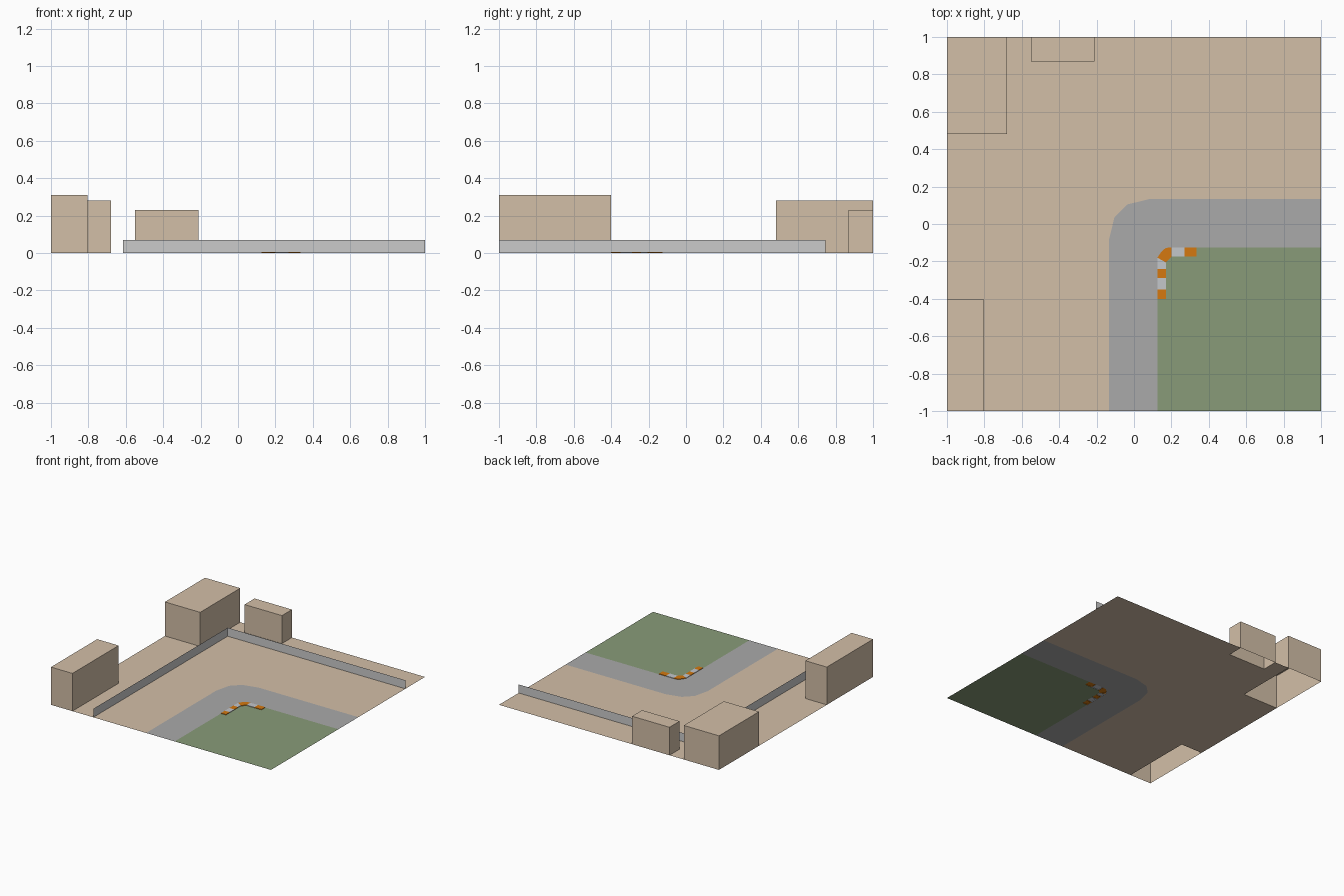
import bpy, bmesh

if "Cube" in bpy.data.objects:
    bpy.data.objects.remove(bpy.data.objects["Cube"])


def material(name, rgb):
    m = bpy.data.materials.new(name)
    m.diffuse_color = (*rgb, 1)
    m.use_nodes = True
    m.node_tree.nodes["Principled BSDF"].inputs["Base Color"].default_value = m.diffuse_color
    return m


SAND = material("sand", (0.65, 0.52, 0.39))
ASPHALT = material("asphalt", (0.40, 0.40, 0.40))
GRASS = material("grass", (0.25, 0.33, 0.19))
ORANGE = material("orange", (0.66, 0.19, 0.005))
PALE = material("pale", (0.55, 0.57, 0.60))


def add_object(name, bm, mat=None):
    me = bpy.data.meshes.new(name)
    bm.to_mesh(me)
    bm.free()
    ob = bpy.data.objects.new(name, me)
    bpy.context.collection.objects.link(ob)
    if mat:
        me.materials.append(mat)
    return ob


def slab(name, outline, mat, height=0.0):
    """Flat polygon, or with a height an open-bottomed prism."""
    bm = bmesh.new()
    top = [bm.verts.new((x, y, height)) for x, y in outline]
    bm.faces.new(top)
    if height:
        low = [bm.verts.new((x, y, 0)) for x, y in outline]
        n = len(outline)
        for i in range(n):
            j = (i + 1) % n
            bm.faces.new((low[i], low[j], top[j], top[i]))
    return add_object(name, bm, mat)


def rect(x0, x1, y0, y1):
    return [(x0, y0), (x1, y0), (x1, y1), (x0, y1)]


# Shared edges of the ground patches
road_outer = [(-0.135, -1), (-0.135, -0.09), (-0.105, 0.035),
              (-0.035, 0.105), (0.09, 0.135), (1, 0.135)]
road_inner = [(0.125, -1), (0.125, -0.18), (0.147, -0.147),
              (0.17, -0.128), (0.2, -0.125), (1, -0.125)]

# Sandy ground, left open beneath the buildings
slab("sand_ground", road_outer + [
    (1, 1), (-0.21, 1), (-0.21, 0.87), (-0.55, 0.87), (-0.55, 1), (-0.68, 1),
    (-0.68, 0.48), (-1, 0.48), (-1, -0.4), (-0.805, -0.4), (-0.805, -1)], SAND)

# Curved road
slab("road", road_inner + road_outer[::-1], ASPHALT)

# Grass infield, notched for the kerb
slab("grass", [(0.125, -1), (1, -1), (1, -0.125), (0.335, -0.125),
               (0.335, -0.175), (0.2, -0.175), (0.17, -0.205),
               (0.17, -0.4), (0.125, -0.4)], GRASS)

# Kerb blocks around the inside of the bend
kerbs = [
    rect(0.125, 0.17, -0.4, -0.35),
    rect(0.125, 0.17, -0.35, -0.29),
    rect(0.125, 0.17, -0.29, -0.24),
    [(0.125, -0.24), (0.17, -0.24), (0.17, -0.205), (0.125, -0.18)],
    [(0.125, -0.18), (0.17, -0.205), (0.2, -0.175), (0.2, -0.125),
     (0.17, -0.128), (0.147, -0.147)],
    rect(0.2, 0.27, -0.175, -0.125),
    rect(0.27, 0.335, -0.175, -0.125),
]
for i, outline in enumerate(kerbs):
    slab(f"kerb_{i + 1}", outline, PALE if i % 2 else ORANGE, 0.004)

# Buildings at the edge of the tile
slab("front_building", rect(-1, -0.805, -1, -0.4), SAND, 0.31)
slab("corner_building", rect(-1, -0.68, 0.48, 1), SAND, 0.28)
slab("back_building", rect(-0.55, -0.21, 0.87, 1), SAND, 0.23)

# Thin barrier: a single sheet following an L
bm = bmesh.new()
path = [(-0.615, -1), (-0.615, 0.745), (1, 0.745)]
cols = [[bm.verts.new((x, y, z)) for z in (0, 0.07)] for x, y in path]
for a, b in zip(cols, cols[1:]):
    bm.faces.new((a[0], b[0], b[1], a[1]))
add_object("barrier", bm)
